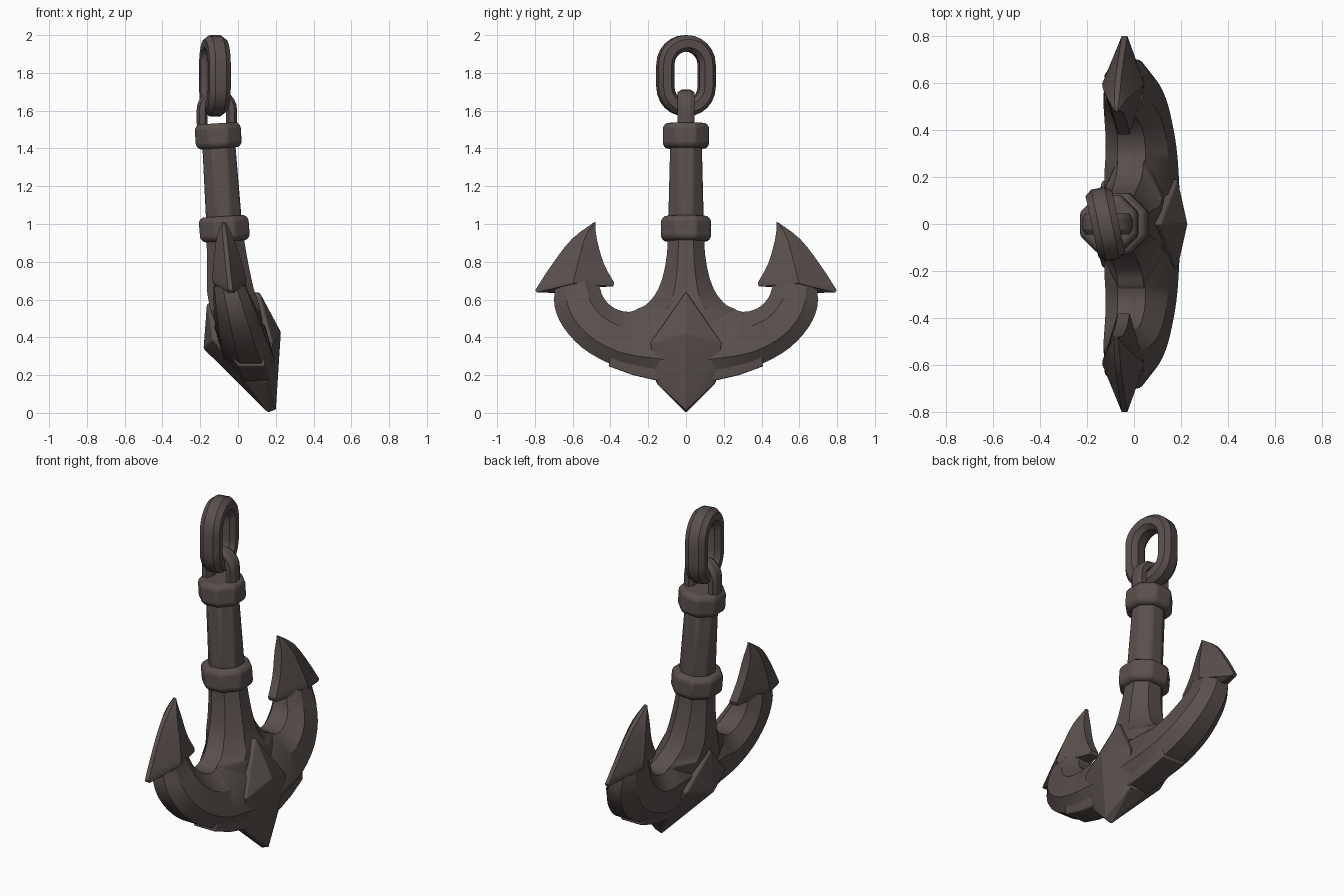
import bpy, bmesh, math
from mathutils import Vector, Matrix

if "Cube" in bpy.data.objects:
    bpy.data.objects.remove(bpy.data.objects["Cube"])

iron = bpy.data.materials.new("dark iron")
iron.diffuse_color = (0.100, 0.080, 0.074, 1)
iron.use_nodes = True
iron.node_tree.nodes["Principled BSDF"].inputs["Base Color"].default_value = iron.diffuse_color

# centre line of the anchor: x offset for each height
LEAN = [(0, 0.17), (0.2, 0.085), (0.36, 0.035), (0.65, -0.04), (0.97, -0.073), (1.55, -0.11)]


def lean(z):
    for (z0, x0), (z1, x1) in zip(LEAN, LEAN[1:]):
        if z <= z1:
            return x0 + (x1 - x0) * (z - z0) / (z1 - z0)
    return LEAN[-1][1]


def finish(name, bm, bevel=0.0, leaning=True, tilt=0.0, angle=32):
    if leaning:
        for v in bm.verts:
            v.co.z += tilt * v.co.x
            v.co.x += lean(v.co.z)
    bmesh.ops.recalc_face_normals(bm, faces=bm.faces[:])
    me = bpy.data.meshes.new(name)
    bm.to_mesh(me)
    bm.free()
    me.materials.append(iron)
    ob = bpy.data.objects.new(name, me)
    bpy.context.collection.objects.link(ob)
    if bevel:
        mod = ob.modifiers.new("soft edges", 'BEVEL')
        mod.width, mod.segments, mod.limit_method = bevel, 2, 'ANGLE'
        mod.angle_limit = math.radians(25)
    bpy.ops.object.select_all(action='DESELECT')
    bpy.context.view_layer.objects.active = ob
    ob.select_set(True)
    bpy.ops.object.shade_smooth_by_angle(angle=math.radians(angle))
    return ob


def loft(rings, closed=False):
    bm = bmesh.new()
    vs = [[bm.verts.new(p) for p in r] for r in rings]
    n = len(vs[0])
    pairs = list(zip(vs, vs[1:])) + ([(vs[-1], vs[0])] if closed else [])
    for a, b in pairs:
        for i in range(n):
            j = (i + 1) % n
            bm.faces.new((a[i], a[j], b[j], b[i]))
    if not closed:
        bm.faces.new(vs[0])
        bm.faces.new(vs[-1])
    return bm


def spline(rows, steps):
    # Catmull-Rom interpolation between number rows
    out = []
    for i in range(len(rows) - 1):
        p0, p1, p2, p3 = (rows[max(0, min(len(rows) - 1, i + k))] for k in (-1, 0, 1, 2))
        for s in range(steps):
            t = s / steps
            out.append([0.5 * (2 * b + (c - a) * t + (2 * a - 5 * b + 4 * c - d) * t * t
                               + (3 * b - a - 3 * c + d) * t ** 3)
                        for a, b, c, d in zip(p0, p1, p2, p3)])
    return out + [list(rows[-1])]


def octagon(hx, hy, z):
    k = 0.414
    return [(sx * hx, sy * hy, z) for sx, sy in
            ((1, -k), (1, k), (k, 1), (-k, 1), (-1, k), (-1, -k), (-k, -1), (k, -1))]


# shaft and collars
finish("shaft", loft([octagon(0.096, 0.096, 0.93), octagon(0.087, 0.083, 1.45)]), 0.012, tilt=0.06)
for name, z, r in (("upper_collar", 1.467, 0.122), ("lower_collar", 0.975, 0.132)):
    rings = [octagon(r * f, r * f, z + dz) for f, dz in
             ((0.86, -0.066), (1, -0.045), (1, 0.045), (0.86, 0.066))]
    finish(name, loft(rings), 0.01, tilt=0.06)

# flared foot of the shank: z, half width y, half width x
foot = [(0.96, 0.095, 0.098), (0.85, 0.1, 0.104), (0.75, 0.116, 0.113), (0.68, 0.137, 0.121),
        (0.62, 0.168, 0.128), (0.57, 0.215, 0.132), (0.54, 0.275, 0.132), (0.48, 0.3, 0.125)]
finish("shank_foot", loft([octagon(hx, hy, z) for z, hy, hx in spline(foot, 3)]))

# arms: lower y, lower z, upper y, upper z, half width x
arm = [(0, 0.16, 0, 0.56, 0.135), (0.16, 0.19, 0.2, 0.56, 0.135), (0.30, 0.225, 0.30, 0.535, 0.132),
       (0.42, 0.268, 0.37, 0.55, 0.127), (0.55, 0.345, 0.415, 0.583, 0.12),
       (0.65, 0.455, 0.443, 0.622, 0.108), (0.695, 0.56, 0.455, 0.66, 0.095),
       (0.695, 0.66, 0.475, 0.71, 0.08)]


def arm_ring(ly, lz, uy, uz, w):
    prof = ((0, 0.45), (0.27, 1), (0.73, 1), (1, 0.45), (1, -0.45), (0.73, -1), (0.27, -1), (0, -0.45))
    return [(f * w, ly + (uy - ly) * u, lz + (uz - lz) * u) for u, f in prof]


half = spline(arm, 3)
left = [(-a, b, -c, d, w) for a, b, c, d, w in half[:0:-1]]
finish("arms", loft([arm_ring(*r) for r in left + half]))

# raised strip beneath the arms
strip = [(-0.41, 0.247), (-0.28, 0.2), (-0.15, 0.17), (0.15, 0.17), (0.28, 0.2), (0.41, 0.247)]
finish("under_strip", loft([[(0.07, y, z), (-0.07, y, z), (-0.1, y * 0.97, z + 0.08),
                             (0.1, y * 0.97, z + 0.08)] for y, z in strip]), 0.006)

# flukes: inner y, z, middle y, z, outer y, z, half width x
fluke = [(0.480, 1.010, 0.484, 1.010, 0.488, 1.008, 0.010),
         (0.473, 0.925, 0.535, 0.925, 0.605, 0.920, 0.045),
         (0.435, 0.790, 0.570, 0.800, 0.710, 0.785, 0.075),
         (0.380, 0.690, 0.595, 0.700, 0.798, 0.650, 0.090),
         (0.385, 0.670, 0.595, 0.685, 0.790, 0.638, 0.086),
         (0.465, 0.665, 0.595, 0.680, 0.700, 0.635, 0.075)]
for side, s in (("left", -1), ("right", 1)):
    rings = []
    for iy, iz, my, mz, oy, oz, w in spline(fluke[:4], 3) + fluke[4:]:
        a, b = min(0.025, w * 0.5), min(0.012, w * 0.5)
        rings.append([(a, s * iy, iz), (w, s * my, mz), (b, s * oy, oz),
                      (-b, s * oy, oz), (-w, s * my, mz), (-a, s * iy, iz)])
    finish(side + "_fluke", loft(rings))

# pointed keel with a diamond face on each side
bm = bmesh.new()
pts = [(0.115, 0, 0.64), (0.08, 0, 0.64), (0.227, 0, 0.43), (0.2, 0, 0.015), (0.16, 0, 0.0),
       (-0.165, 0, 0.58), (-0.183, 0, 0.34)]
for s in (-1, 1):
    pts += [(0.185, s * 0.188, 0.37), (0.15, s * 0.188, 0.36), (0.155, s * 0.158, 0.16),
            (-0.135, s * 0.185, 0.39), (0.02, s * 0.158, 0.19)]
for p in pts:
    bm.verts.new(p)
bmesh.ops.convex_hull(bm, input=bm.verts[:])
bmesh.ops.dissolve_limit(bm, angle_limit=0.03, verts=bm.verts[:], edges=bm.edges[:])
finish("keel", bm, 0.006, leaning=False, angle=20)


# chain links: stadium path in the YZ plane swept with a chamfered bar
def link(name, centre, half_w, half_h, bar, depth, turn):
    r = half_w - bar / 2
    straight = half_h - half_w
    c = 0.5
    prof = [(1, -c), (1, c), (c, 1), (-c, 1), (-1, c), (-1, -c), (-c, -1), (c, -1)]
    rings = []
    n = 12
    for end in (0, 1):
        for i in range(n + 1):
            a = math.pi * (end + i / n)
            d = Vector((0, math.cos(a), math.sin(a)))
            mid = d * r + Vector((0, 0, straight if end == 0 else -straight))
            rings.append([mid + d * (u * bar / 2) + Vector((v * depth / 2, 0, 0)) for u, v in prof])
    bm = loft(rings, closed=True)
    bm.transform(Matrix.Translation(centre) @ Matrix.Rotation(turn, 4, 'Z'))
    finish(name, bm, leaning=False, angle=30)


link("top_ring", (-0.122, 0, 1.785), 0.155, 0.215, 0.087, 0.115, math.radians(12))
link("shackle", (-0.112, 0, 1.57), 0.107, 0.142, 0.058, 0.09, math.pi / 2)
